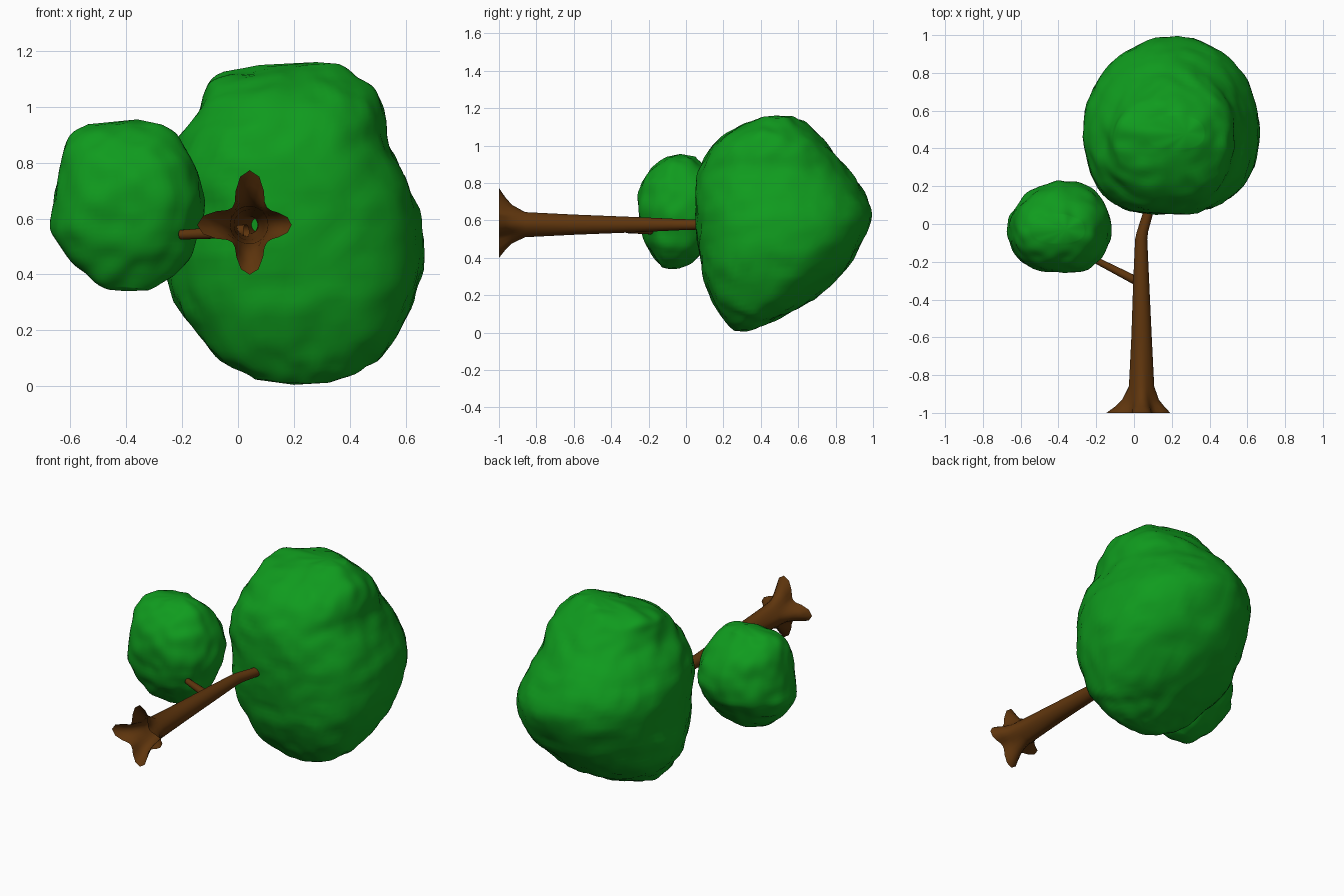
import bpy, math
from mathutils import Vector, noise

if "Cube" in bpy.data.objects:
    bpy.data.objects.remove(bpy.data.objects["Cube"])


def material(name, color):
    m = bpy.data.materials.new(name)
    m.diffuse_color = color
    m.use_nodes = True
    m.node_tree.nodes["Principled BSDF"].inputs["Base Color"].default_value = m.diffuse_color
    return m


LEAF = material("leaf_green", (0.005, 0.33, 0.013, 1))
BARK = material("bark_brown", (0.115, 0.036, 0.004, 1))


def mesh_object(name, verts, faces, mat):
    me = bpy.data.meshes.new(name)
    me.from_pydata(verts, [], faces)
    me.materials.append(mat)
    me.shade_smooth()
    ob = bpy.data.objects.new(name, me)
    bpy.context.collection.objects.link(ob)
    return ob


def bridge(rings, n):
    return [(r * n + i, r * n + (i + 1) % n, (r + 1) * n + (i + 1) % n, (r + 1) * n + i)
            for r in range(rings - 1) for i in range(n)]


def spline(a, b, c, d, t):
    return tuple(q + 0.5 * t * (r - p + t * (2 * p - 5 * q + 4 * r - s + t * (3 * (q - r) + s - p)))
                 for p, q, r, s in zip(a, b, c, d))


def foliage(name, bottom, levels, top, seed, n=72, steps=5):
    """Lumpy crown lofted through levels (z, xmin, xmax, ymin, ymax)."""
    keys = [levels[0]] + levels + [levels[-1]]
    rows = [spline(*keys[k:k + 4], s / steps) for k in range(len(levels) - 1) for s in range(steps)]
    rows.append(levels[-1])
    verts = []
    for z, x0, x1, y0, y1 in rows:
        for i in range(n):
            a = math.tau * i / n
            c, s = math.cos(a), math.sin(a)
            e = 2.5 if s < 0 else 1.9 if c < 0 else 2.1  # fuller towards the trunk
            f = (abs(c) ** e + abs(s) ** e) ** (-1 / e)
            verts.append(Vector(((x0 + x1) / 2 + (x1 - x0) / 2 * c * f,
                                 (y0 + y1) / 2 + (y1 - y0) / 2 * s * f, z)))
    faces = bridge(len(rows), n)
    verts += [Vector(bottom), Vector(top)]
    b, t, last = len(verts) - 2, len(verts) - 1, (len(rows) - 1) * n
    for i in range(n):
        j = (i + 1) % n
        faces += [(b, j, i), (t, last + i, last + j)]
    mid = (Vector(bottom) + Vector(top)) / 2
    off = Vector((seed, seed * 2, 0))
    for v in verts:
        d = (v - mid).normalized()
        k = 0.012 * noise.noise(v * 5 + off) + 0.012 * noise.noise(v * 13 + off)
        v += d * k
        v.z = max(v.z, 0)
    return mesh_object(name, verts, faces, LEAF)


foliage("large_crown", (0.2, 0.32, 0.005), [
    (0.02, 0.06, 0.33, 0.26, 0.37), (0.06, 0.0, 0.44, 0.21, 0.46),
    (0.13, -0.1, 0.53, 0.16, 0.60), (0.28, -0.21, 0.62, 0.10, 0.80),
    (0.42, -0.25, 0.66, 0.07, 0.91), (0.60, -0.255, 0.65, 0.05, 0.99),
    (0.75, -0.265, 0.6, 0.05, 0.95), (0.87, -0.22, 0.54, 0.07, 0.87),
    (0.97, -0.15, 0.53, 0.12, 0.79), (1.05, -0.12, 0.49, 0.20, 0.71),
    (1.11, -0.08, 0.42, 0.31, 0.64), (1.145, 0.08, 0.37, 0.40, 0.57)],
    (0.28, 0.48, 1.16), 3.1)

foliage("small_crown", (-0.4, -0.09, 0.335), [
    (0.345, -0.46, -0.32, -0.13, -0.04), (0.38, -0.53, -0.26, -0.16, 0.03),
    (0.45, -0.60, -0.18, -0.20, 0.11), (0.55, -0.66, -0.14, -0.24, 0.19),
    (0.65, -0.655, -0.12, -0.255, 0.225), (0.75, -0.64, -0.14, -0.25, 0.21),
    (0.83, -0.63, -0.18, -0.22, 0.17), (0.90, -0.60, -0.22, -0.16, 0.09),
    (0.94, -0.54, -0.26, -0.10, 0.05)],
    (-0.36, -0.03, 0.957), 7.7)

# Hollow trunk along y with four flared roots: (x, y, radius, root flare)
N = 32
path = [(0.042, -1.0, 0.088, 1.0), (0.042, -0.965, 0.08, 0.6), (0.04, -0.93, 0.073, 0.3),
        (0.04, -0.86, 0.067, 0.0), (0.04, -0.6, 0.054, 0), (0.038, -0.3, 0.042, 0),
        (0.038, -0.08, 0.032, 0), (0.045, -0.04, 0.03, 0), (0.075, 0.06, 0.027, 0),
        (0.087, 0.1, 0.026, 0)]
lobes = (0.062, 0.108, 0.1, 0.09)  # right, up, left, down
verts = []
for x, y, r, flare in path:
    for i in range(N):
        a = math.tau * i / N
        lobe = lobes[int((a + math.pi / 4) / (math.pi / 2)) % 4]
        rad = r + flare * lobe * (0.5 + 0.5 * math.cos(4 * a)) ** 1.3
        verts.append((x + rad * math.cos(a), y, 0.577 + rad * math.sin(a)))
mesh_object("trunk", verts, bridge(len(path), N), BARK)

# Side branch
start, end = Vector((0.03, -0.31, 0.555)), Vector((-0.205, -0.19, 0.542))
rot = (end - start).to_track_quat('Z', 'Y')
verts = [p + rot @ Vector((r * math.cos(math.tau * i / 16), r * math.sin(math.tau * i / 16), 0))
         for p, r in ((start, 0.024), (end, 0.017)) for i in range(16)]
mesh_object("branch", verts, bridge(2, 16), BARK)
